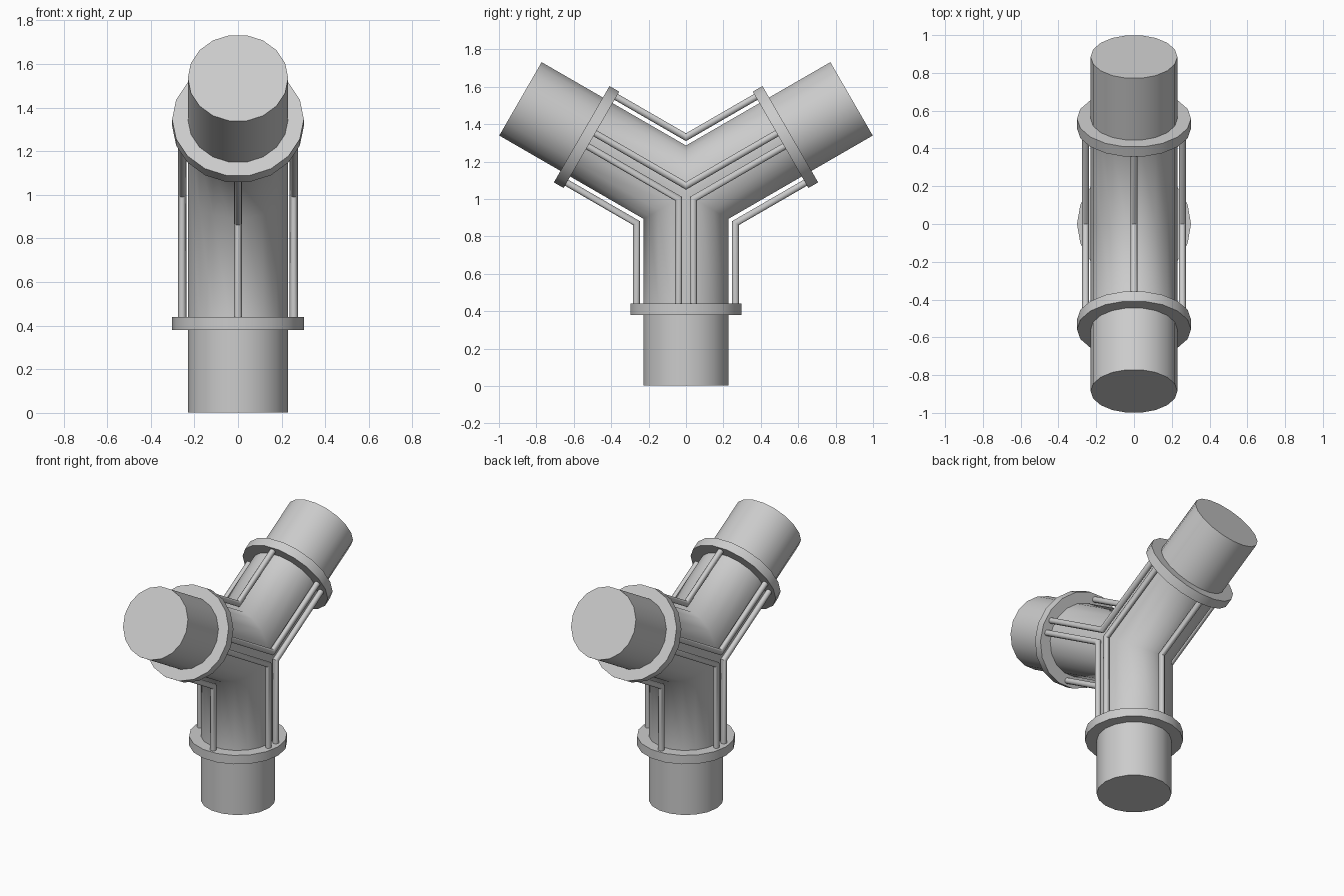
import bpy, bmesh, math
from mathutils import Vector

if "Cube" in bpy.data.objects:
    bpy.data.objects.remove(bpy.data.objects["Cube"], do_unlink=True)

HUB_Z = 1.024          # height where the three arms meet
ARM = 1.022            # arm length
PIPE_R = 0.23
FLANGE_R = 0.302
FLANGE_IN, FLANGE_OUT = 0.584, 0.644
SIDES = 18
ARM_ANGLES = [math.radians(a) for a in (-90, 30, 150)]
MITRE = 1 / math.sqrt(3)

steel = bpy.data.materials.new("grey_steel")
steel.use_nodes = True
grey = (0.6, 0.6, 0.6, 1)
steel.diffuse_color = grey
steel.node_tree.nodes["Principled BSDF"].inputs["Base Color"].default_value = grey


def place(angle, x, s, t):
    """Point at distance s along an arm, offset x sideways and t across it."""
    c, n = math.cos(angle), math.sin(angle)
    return Vector((x, s * c - t * n, HUB_Z + s * n + t * c))


def circle(radius, sides, x=0, t=0):
    steps = [2 * math.pi * i / sides for i in range(sides)]
    return [(x + radius * math.cos(a), t + radius * math.sin(a)) for a in steps]


def loft(bm, rings, caps):
    """Skin a list of point rings and cap the chosen ends."""
    rows = [[bm.verts.new(p) for p in ring] for ring in rings]
    for a, b in zip(rows, rows[1:]):
        for i in range(len(a)):
            j = (i + 1) % len(a)
            bm.faces.new((a[i], a[j], b[j], b[i]))
    for end in caps:
        bm.faces.new(rows[end])


def finish(bm, name, smooth_angle):
    bmesh.ops.remove_doubles(bm, verts=bm.verts, dist=0.0005)
    bmesh.ops.recalc_face_normals(bm, faces=bm.faces)
    mesh = bpy.data.meshes.new(name)
    bm.to_mesh(mesh)
    bm.free()
    mesh.materials.append(steel)
    obj = bpy.data.objects.new(name, mesh)
    bpy.context.collection.objects.link(obj)
    bpy.ops.object.select_all(action="DESELECT")
    obj.select_set(True)
    bpy.context.view_layer.objects.active = obj
    bpy.ops.object.shade_smooth_by_angle(angle=math.radians(smooth_angle))


# Three-way pipe, welded along the mitre lines
bm = bmesh.new()
section = circle(PIPE_R, SIDES)
for angle in ARM_ANGLES:
    joint = [place(angle, x, abs(t) * MITRE, t) for x, t in section]
    rings = [[place(angle, x, s, t) for x, t in section] for s in (FLANGE_IN, ARM)]
    loft(bm, [joint] + rings, [-1])
finish(bm, "pipe_body", 75)

# Flange around each arm
for label, angle in zip(("lower", "back", "front"), ARM_ANGLES):
    bm = bmesh.new()
    rings = [[place(angle, x, s, t) for x, t in circle(FLANGE_R, SIDES)]
             for s in (FLANGE_IN, FLANGE_OUT)]
    loft(bm, rings, [0, -1])
    finish(bm, label + "_flange", 40)

# Bent rods running from flange to flange: one outside and two beside each fork
for label, angle in zip(("back", "top", "front"), ARM_ANGLES):
    following = angle + math.radians(120)
    for spot, x, t in (("outer", 0, 0.265), ("left", 0.256, 0.04), ("right", -0.256, 0.04)):
        bm = bmesh.new()
        section = circle(0.019, 10, x, t)
        loft(bm, [[place(angle, px, FLANGE_IN, pt) for px, pt in section],
                  [place(angle, px, pt * MITRE, pt) for px, pt in section],
                  [place(following, px, FLANGE_IN, -pt) for px, pt in section]], [0, -1])
        finish(bm, f"{label}_{spot}_rod", 45)
